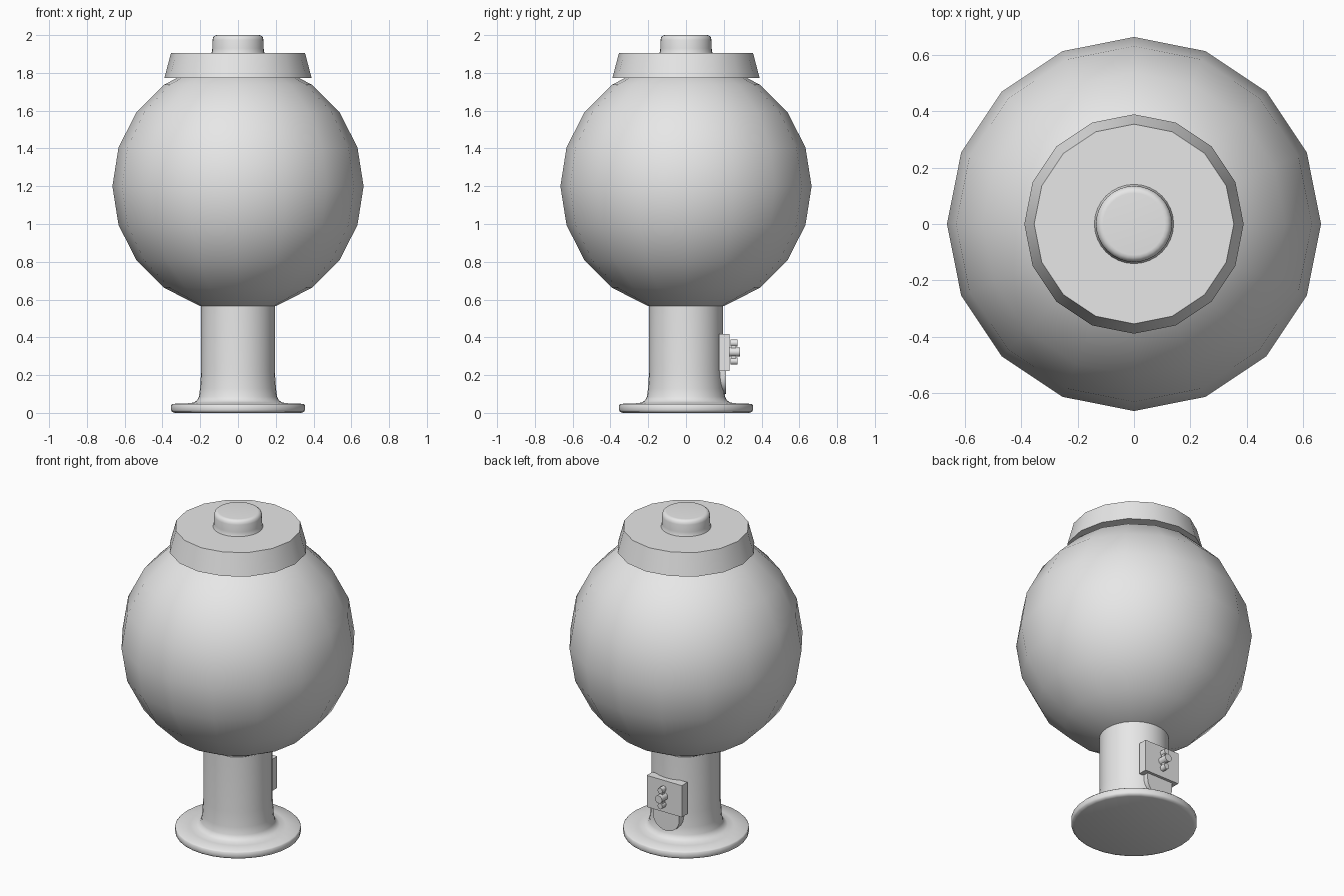
import bpy, bmesh, math

if "Cube" in bpy.data.objects:
    bpy.data.objects.remove(bpy.data.objects["Cube"])

grey = bpy.data.materials.new("light_grey")
grey.diffuse_color = (0.8, 0.8, 0.8, 1)
grey.use_nodes = True
grey.node_tree.nodes["Principled BSDF"].inputs["Base Color"].default_value = grey.diffuse_color


def finish(name, bm, angle=None):
    """Turn a bmesh into a named object, smooth below the given angle."""
    bmesh.ops.recalc_face_normals(bm, faces=bm.faces)
    me = bpy.data.meshes.new(name)
    bm.to_mesh(me)
    bm.free()
    me.materials.append(grey)
    ob = bpy.data.objects.new(name, me)
    bpy.context.collection.objects.link(ob)
    if angle:
        bpy.ops.object.select_all(action='DESELECT')
        ob.select_set(True)
        bpy.context.view_layer.objects.active = ob
        bpy.ops.object.shade_smooth_by_angle(angle=math.radians(angle))
    return ob


def lathe(name, profile, sides, angle):
    """Spin (radius, height) points around z and cap both ends."""
    bm = bmesh.new()
    rings = []
    for r, z in profile:
        rings.append([bm.verts.new((r * math.cos(2 * math.pi * i / sides),
                                    r * math.sin(2 * math.pi * i / sides), z))
                      for i in range(sides)])
    for a, b in zip(rings, rings[1:]):
        for i in range(sides):
            j = (i + 1) % sides
            bm.faces.new((a[i], a[j], b[j], b[i]))
    bm.faces.new(rings[0])
    bm.faces.new(rings[-1])
    return finish(name, bm, angle)


def plate(name, outline, y0, y1, angle=None):
    """Extrude an (x, z) outline from y0 to y1."""
    bm = bmesh.new()
    face = bm.faces.new([bm.verts.new((x, y0, z)) for x, z in outline])
    ext = bmesh.ops.extrude_face_region(bm, geom=[face])["geom"]
    for v in ext:
        if isinstance(v, bmesh.types.BMVert):
            v.co.y = y1
    return finish(name, bm, angle)


def ellipse(cx, cz, rx, rz, n, start=0.0, sweep=2 * math.pi, closed=True):
    steps = n if closed else n - 1
    return [(cx + rx * math.cos(start + sweep * i / steps),
             cz + rz * math.sin(start + sweep * i / steps)) for i in range(n)]


# Globe
bm = bmesh.new()
bmesh.ops.create_uvsphere(bm, u_segments=16, v_segments=10, radius=0.665)
bmesh.ops.translate(bm, verts=bm.verts, vec=(0, 0, 1.2))
finish("globe", bm, 60)

# Lid and its knob
lathe("lid", [(0.39, 1.772), (0.355, 1.905)], 16, 30)
lathe("lid_knob", [(0.143, 1.9), (0.138, 1.912), (0.136, 1.93), (0.135, 1.975),
                   (0.131, 1.99), (0.12, 1.999), (0.11, 2.0)], 32, 50)

# Stand: round foot flaring into a column
lathe("stand", [(0.335, 0.0), (0.35, 0.006), (0.354, 0.015), (0.354, 0.042),
                (0.348, 0.048), (0.27, 0.05), (0.235, 0.055), (0.217, 0.066),
                (0.207, 0.085), (0.201, 0.13), (0.195, 0.22), (0.195, 0.6)], 32, 50)

# Coin box on the back
X = -0.012
plate("coin_box", [(X - 0.12, 0.222), (X + 0.12, 0.222),
                   (X + 0.12, 0.418), (X - 0.12, 0.418)], 0.175, 0.23)

# Turning handle: spindle and a blade with two rounded lobes
plate("handle_spindle", ellipse(X, 0.322, 0.024, 0.024, 12), 0.22, 0.287, 40)
plate("handle_blade", [(X - 0.01, 0.28), (X + 0.01, 0.28),
                       (X + 0.01, 0.365), (X - 0.01, 0.365)], 0.238, 0.264)
for side, z in (("lower", 0.274), ("upper", 0.370)):
    plate("handle_lobe_" + side, ellipse(X, z, 0.017, 0.019, 8), 0.235, 0.272, 50)

# Dispensing chute flap below the coin box
plate("chute_flap", [(X + 0.09, 0.222)] +
      ellipse(X, 0.185, 0.09, 0.085, 13, 0, -math.pi, False) +
      [(X - 0.09, 0.222)], 0.15, 0.213, 40)
